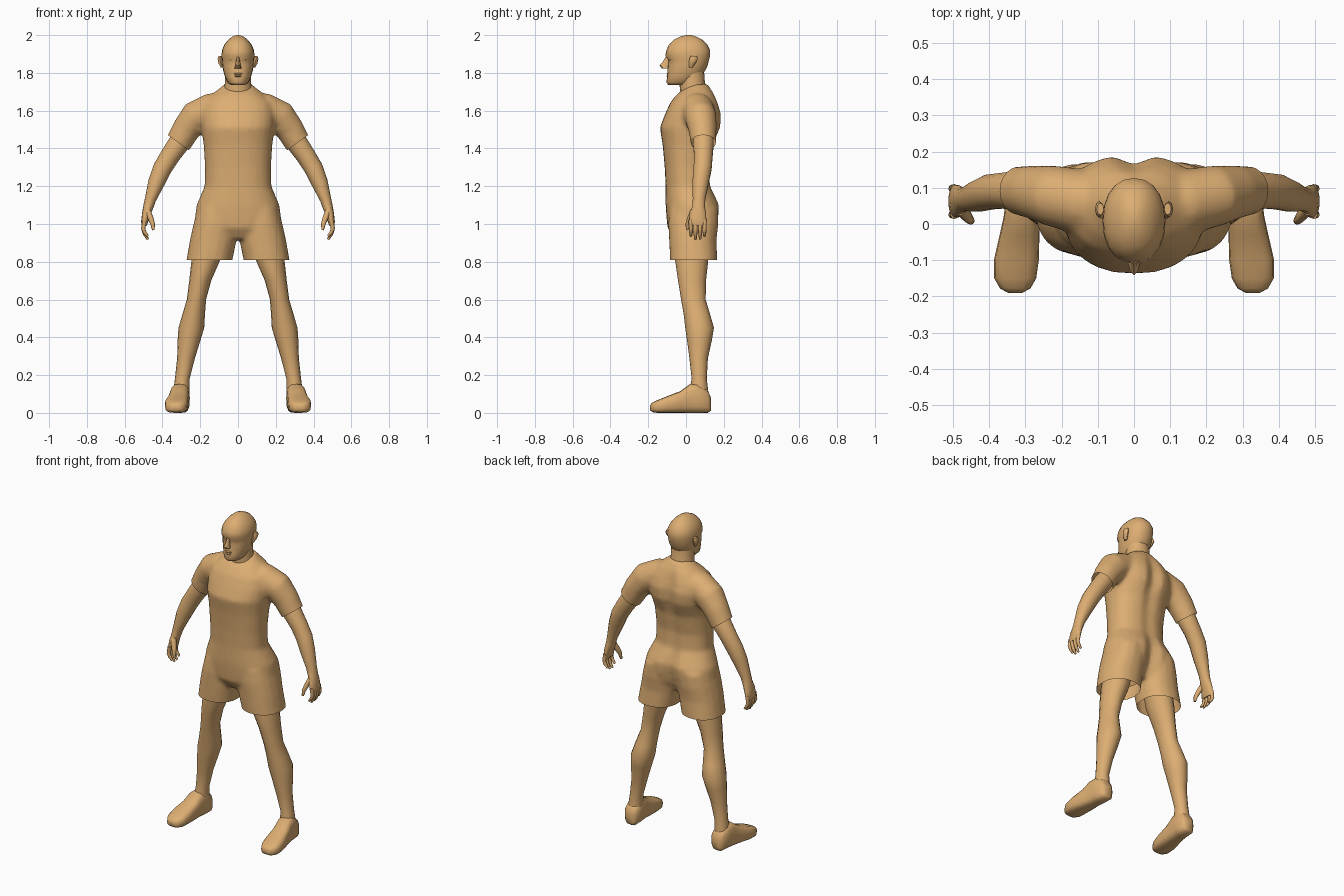
import bpy, bmesh, math
from mathutils import Vector

tan = bpy.data.materials.new("warm tan")
tan.diffuse_color = (0.72, 0.42, 0.17, 1)


def spow(v, e):
    return math.copysign(abs(v) ** e, v)


def oval(c, u, v, ru, rv, n=16, e=1.0):
    """Closed (super)ellipse of points around c in the plane of u and v."""
    c, u, v = Vector(c), Vector(u), Vector(v)
    return [c + u * ru * spow(math.cos(2 * math.pi * i / n), e)
            + v * rv * spow(math.sin(2 * math.pi * i / n), e) for i in range(n)]


def flat(z, cx, w, yf, yb, n=16, e=1.0):
    """Horizontal ring from its half width and front / back y."""
    return oval((cx, (yf + yb) / 2, z), (1, 0, 0), (0, 1, 0), w, (yb - yf) / 2, n, e)


def tube(path, n=12):
    """Rings square to a path of (x, y, z, radius in plane, radius along y)."""
    pts = [Vector(p[:3]) for p in path]
    rings = []
    for i, p in enumerate(path):
        d = (pts[min(i + 1, len(pts) - 1)] - pts[max(i - 1, 0)]).normalized()
        u = d.cross(Vector((0, 1, 0))).normalized()
        rings.append(oval(pts[i], u, u.cross(d), p[3], p[4], n))
    return rings


def loft(bm, rings, sides=(1,)):
    for s in sides:
        vs = [[bm.verts.new((p.x * s, p.y, p.z)) for p in r] for r in rings]
        n = len(vs[0])
        for a, b in zip(vs, vs[1:]):
            for i in range(n):
                bm.faces.new((a[i], a[(i + 1) % n], b[(i + 1) % n], b[i]))
        bm.faces.new(vs[0])
        bm.faces.new(vs[-1])


def ball(bm, c, r, sides=(1,)):
    """Ellipsoid as a loft of latitude rings."""
    lat = [math.radians(a) for a in (-80, -45, 0, 45, 80)]
    loft(bm, [oval((c[0], c[1], c[2] + r[2] * math.sin(a)), (1, 0, 0), (0, 1, 0),
                   r[0] * math.cos(a), r[1] * math.cos(a), 10) for a in lat], sides)


def shade(ob, angle):
    bpy.ops.object.select_all(action='DESELECT')
    bpy.context.view_layer.objects.active = ob
    ob.select_set(True)
    bpy.ops.object.shade_smooth_by_angle(angle=math.radians(angle))


def finish(bm, name, angle=50, smooth=True):
    bmesh.ops.recalc_face_normals(bm, faces=bm.faces)
    me = bpy.data.meshes.new(name)
    bm.to_mesh(me)
    bm.free()
    me.materials.append(tan)
    ob = bpy.data.objects.new(name, me)
    bpy.context.collection.objects.link(ob)
    if smooth:
        shade(ob, angle)
    return ob


BOTH = (1, -1)

# Shirt and shorts: torso rings of (z, half width, front, back, spine groove, collar dip)
bm = bmesh.new()
torso = [(0.92, .09, -.06, .12, .02, 0), (0.98, .20, -.098, .162, .035, 0),
         (1.04, .228, -.104, .178, .035, 0), (1.10, .22, -.108, .182, .03, 0),
         (1.20, .177, -.108, .132, .01, 0), (1.30, .175, -.113, .128, .01, 0),
         (1.42, .182, -.124, .148, .015, 0), (1.51, .195, -.139, .188, .028, 0),
         (1.58, .20, -.112, .193, .028, 0), (1.64, .185, -.085, .174, .02, 0),
         (1.69, .135, -.055, .152, .01, .01), (1.725, .09, -.038, .125, 0, .03),
         (1.742, .072, -.03, .115, 0, .04)]
rings = []
for z, w, yf, yb, g, dip in torso:
    r = flat(z, 0, w, yf, yb, 24, 0.88)
    for p in r:
        t = (p.y - (yf + yb) / 2) / (yb - yf) * 2
        if t > 0:
            p.y -= g * math.exp(-(p.x / .03) ** 2)
        else:
            p.z += dip * t
    rings.append(r)
loft(bm, rings)
# sleeves
loft(bm, tube([(.05, .05, 1.61, .08, .08), (.14, .06, 1.60, .095, .09),
               (.225, .078, 1.565, .088, .085), (.275, .088, 1.50, .076, .075),
               (.315, .092, 1.43, .070, .068), (.35, .092, 1.38, .069, .066)], 16), BOTH)
# legs of the shorts
loft(bm, [flat(1.08, .11, .105, -.09, .172, 18, .9), flat(1.0, .118, .118, -.095, .172, 18, .9),
          flat(.91, .132, .124, -.09, .162, 18, .9), flat(.81, .151, .122, -.085, .167, 18, .9),
          flat(.75, .16, .122, -.083, .167, 18, .9)], BOTH)
raw = finish(bm, "clothes_base", smooth=False)
m = raw.modifiers.new("merge", 'REMESH')
m.mode, m.voxel_size = 'VOXEL', 0.012
m = raw.modifiers.new("soften", 'SMOOTH')
m.factor, m.iterations = 0.5, 7
dg = bpy.context.evaluated_depsgraph_get()
me = bpy.data.meshes.new_from_object(raw.evaluated_get(dg))
bm = bmesh.new()
bm.from_mesh(me)
bpy.data.objects.remove(raw)
# crisp open hems
bmesh.ops.bisect_plane(bm, geom=bm.verts[:] + bm.edges[:] + bm.faces[:],
                       plane_co=(0, 0, .81), plane_no=(0, 0, -1), clear_outer=True)
for s in BOTH:
    fs = [f for f in bm.faces if f.calc_center_median().x * s > .2
          and f.calc_center_median().z > 1.28]
    geom = fs + list({e for f in fs for e in f.edges}) + list({v for f in fs for v in f.verts})
    bmesh.ops.bisect_plane(bm, geom=geom, plane_co=(.315 * s, .09, 1.43),
                           plane_no=(.59 * s, 0, -.81), clear_outer=True)
finish(bm, "shirt_and_shorts", 60)

# Head and neck: rings of (z, half width, front, back)
bm = bmesh.new()
head = [(1.737, .04, -.095, .02), (1.75, .055, -.104, .05), (1.78, .069, -.100, .08),
        (1.81, .078, -.098, .10), (1.84, .083, -.096, .115), (1.868, .085, -.094, .122),
        (1.89, .087, -.110, .127), (1.92, .085, -.104, .127), (1.95, .072, -.09, .112),
        (1.975, .052, -.065, .088), (1.992, .03, -.03, .055), (2.0, .01, 0, .03)]
loft(bm, [flat(z, 0, w, a, b, 20, .92) for z, w, a, b in head])
finish(bm, "head", 60)
bm = bmesh.new()
loft(bm, [flat(1.64, 0, .085, -.03, .12), flat(1.70, 0, .075, -.03, .113),
          flat(1.75, 0, .069, -.036, .10), flat(1.82, 0, .068, -.03, .095)])
finish(bm, "neck")

# Face details
bm = bmesh.new()
loft(bm, [flat(1.885, 0, .008, -.108, -.085, 8), flat(1.86, 0, .010, -.122, -.085, 8),
          flat(1.838, 0, .015, -.141, -.08, 8), flat(1.824, 0, .018, -.128, -.08, 8)])
finish(bm, "nose")
bm = bmesh.new()
ball(bm, (.034, -.073, 1.868), (.015, .013, .009), BOTH)
finish(bm, "eyes")
bm = bmesh.new()
ball(bm, (0, -.092, 1.795), (.026, .012, .006))
ball(bm, (0, -.092, 1.783), (.023, .012, .006))
finish(bm, "lips")
bm = bmesh.new()
loft(bm, [flat(1.828, .083, .008, .015, .035, 8), flat(1.85, .091, .012, .015, .05, 8),
          flat(1.875, .096, .012, .018, .063, 8), flat(1.89, .093, .010, .025, .058, 8)], BOTH)
finish(bm, "ears")

# Arms down to the palms
bm = bmesh.new()
loft(bm, tube([(.27, .09, 1.49, .052, .052), (.315, .092, 1.425, .056, .056),
               (.36, .092, 1.36, .052, .050), (.40, .088, 1.295, .050, .049),
               (.432, .077, 1.22, .044, .044), (.464, .069, 1.13, .030, .034),
               (.475, .067, 1.09, .027, .034), (.487, .063, 1.05, .022, .045),
               (.495, .063, 1.01, .018, .046), (.497, .063, .99, .013, .042)], 14), BOTH)
finish(bm, "arms")

# Fingers and thumbs
bm = bmesh.new()
for y, tip in ((.026, .935), (.05, .918), (.075, .92), (.098, .935)):
    loft(bm, tube([(.495, y, 1.02, .012, .012), (.502, y, .975, .011, .011),
                   (.494, y, (tip + .975) / 2, .010, .010),
                   (.477, y, tip, .006, .006)], 8), BOTH)
loft(bm, tube([(.478, .04, 1.07, .016, .018), (.462, .022, 1.03, .015, .016),
               (.452, .010, 1.0, .012, .012), (.448, .006, .968, .007, .007)], 8), BOTH)
finish(bm, "fingers")

# Legs
bm = bmesh.new()
legs = [(.97, .135, .08, -.055, .125), (.81, .17, .076, -.058, .118),
        (.70, .20, .058, -.042, .106), (.60, .22, .051, -.026, .104),
        (.52, .235, .060, -.012, .128), (.45, .247, .068, -.004, .148),
        (.38, .260, .060, .006, .136), (.29, .275, .047, .018, .116),
        (.18, .295, .039, .030, .110), (.08, .302, .045, .01, .122)]
loft(bm, [flat(z, cx, w, a, b) for z, cx, w, a, b in legs], BOTH)
finish(bm, "legs")

# Feet: stations of (y, centre x, half width, bottom, top)
bm = bmesh.new()
feet = [(.132, .302, .026, .012, .08), (.115, .302, .044, 0, .12), (.06, .305, .05, 0, .155),
        (.02, .31, .05, 0, .152), (-.03, .316, .055, 0, .115), (-.10, .325, .062, 0, .088),
        (-.15, .328, .058, 0, .068), (-.178, .328, .042, .004, .055),
        (-.19, .328, .02, .014, .042)]
loft(bm, [oval((cx, y, (a + b) / 2), (1, 0, 0), (0, 0, 1), w, (b - a) / 2, 16, .65)
          for y, cx, w, a, b in feet], BOTH)
finish(bm, "feet", 60)
